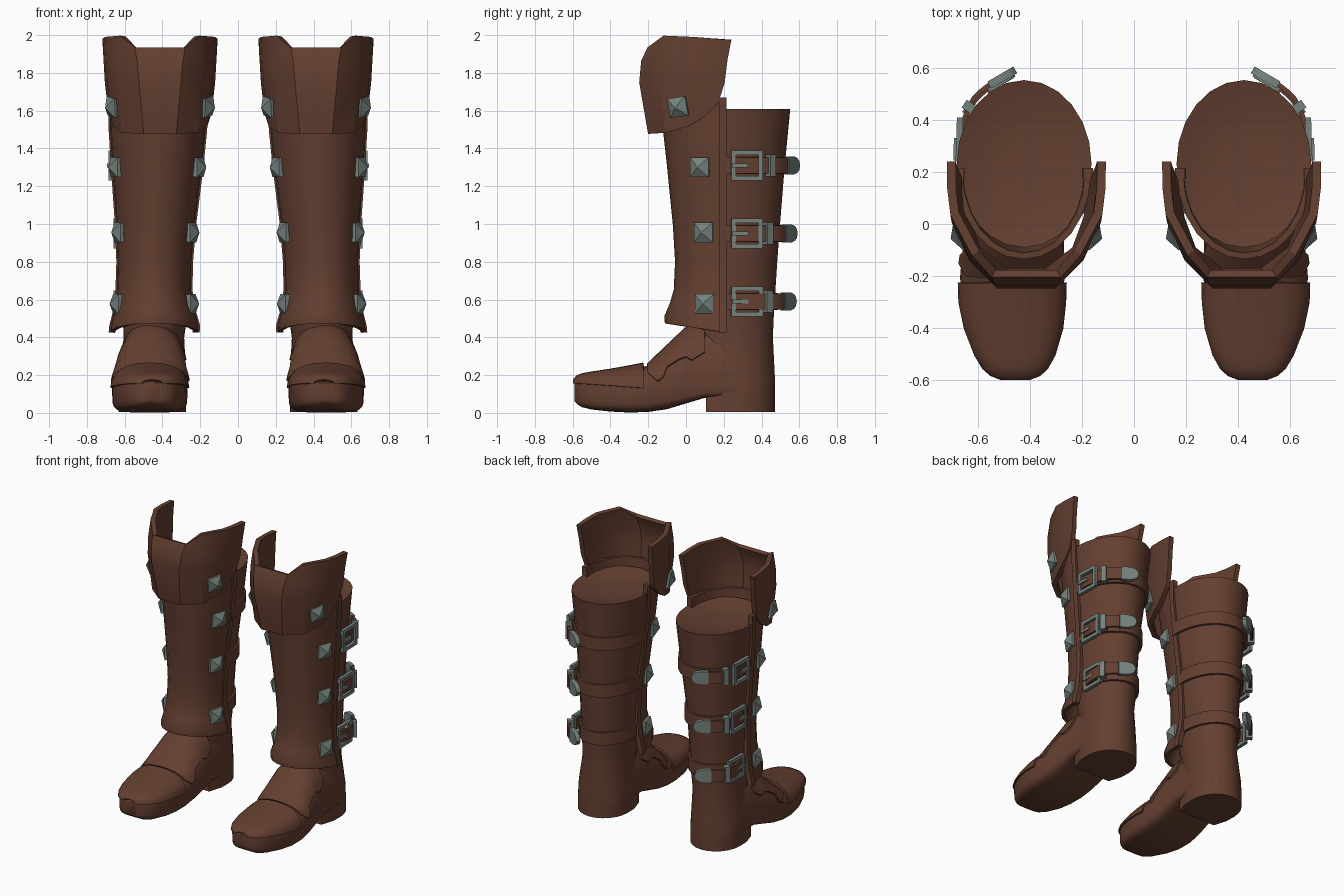
import bpy, bmesh, math
from mathutils import Matrix, Vector

if "Cube" in bpy.data.objects:
    bpy.data.objects.remove(bpy.data.objects["Cube"])


def material(name, rgb):
    m = bpy.data.materials.new(name)
    m.diffuse_color = (*rgb, 1)
    m.use_nodes = True
    m.node_tree.nodes["Principled BSDF"].inputs["Base Color"].default_value = m.diffuse_color
    return m


LEATHER = material("brown leather", (0.127, 0.05, 0.03))
METAL = material("grey metal", (0.18, 0.225, 0.203))


def finish(name, bm, mat, thick=0, angle=35):
    """Turn a bmesh into an object, thicken it and mirror it to the other boot."""
    me = bpy.data.meshes.new(name)
    bmesh.ops.recalc_face_normals(bm, faces=bm.faces[:])
    bm.to_mesh(me)
    bm.free()
    me.materials.append(mat)
    ob = bpy.data.objects.new(name, me)
    bpy.context.collection.objects.link(ob)
    bpy.ops.object.select_all(action='DESELECT')
    ob.select_set(True)
    bpy.context.view_layer.objects.active = ob
    if thick:
        s = ob.modifiers.new("thickness", 'SOLIDIFY')
        s.thickness, s.offset = thick, 0
        bpy.ops.object.convert(target='MESH')
    bpy.ops.object.shade_smooth_by_angle(angle=math.radians(angle))
    ob.modifiers.new("other boot", 'MIRROR').use_mirror_merge = False
    return ob


def loft(name, rows, mat, thick=0, closed=False, angle=35):
    """Skin rows of points; closed rows are capped at both ends."""
    bm = bmesh.new()
    vs = [[bm.verts.new(p) for p in row] for row in rows]
    n = len(rows[0])
    for a, b in zip(vs, vs[1:]):
        for i in range(n if closed else n - 1):
            j = (i + 1) % n
            bm.faces.new((a[i], a[j], b[j], b[i]))
    if closed:
        bm.faces.new(vs[0])
        bm.faces.new(vs[-1])
    return finish(name, bm, mat, thick, angle)


def lerp(table, k):
    """Interpolate a table whose first column ascends."""
    if k <= table[0][0]:
        return table[0][1:]
    for a, b in zip(table, table[1:]):
        if k <= b[0]:
            f = (k - a[0]) / (b[0] - a[0])
            return [p + (q - p) * f for p, q in zip(a[1:], b[1:])]
    return table[-1][1:]


def power(v, p):
    return math.copysign(abs(v) ** p, v)


# ---- Leg shaft: z, left x, right x, front y, back y
SHAFT = [(.107, .275, .632, .09, .472), (.2, .275, .632, .06, .47),
         (.4, .285, .605, .03, .46), (.5, .27, .61, .01, .464), (.8, .25, .625, -.035, .483),
         (1.0, .237, .632, -.05, .498), (1.3, .195, .655, -.075, .522), (1.61, .163, .68, -.09, .552)]


def shaft_point(z, deg, off=0):
    x0, x1, y0, y1 = lerp(SHAFT, z)
    a, b, t = (x1 - x0) / 2, (y1 - y0) / 2, math.radians(deg)
    n = Vector((math.cos(t) / a, math.sin(t) / b, 0)).normalized()
    return Vector(((x0 + x1) / 2 + a * math.cos(t), (y0 + y1) / 2 + b * math.sin(t), z)) + n * off, n


rows = [[shaft_point(r[0], i * 15)[0] for i in range(24)] for r in SHAFT]
# Shallow dished top
mid = sum(rows[-1], Vector()) / 24
rows += [[mid + (p - mid) * s - Vector((0, 0, d)) for p in rows[-1]] for s, d in ((.75, .02), (.4, .032))]
loft("leg_shaft", rows, LEATHER, closed=True)

# Heel block, straight at the front and round behind
heel = [(.6, .105), (.63, .2)]
heel += [(.4535 + .1785 * math.cos(math.radians(a)), .28 + .192 * math.sin(math.radians(a))) for a in range(0, 181, 15)]
heel += [(.277, .2), (.307, .105)]
loft("heel", [[(x, y, z) for x, y in heel] for z in (.005, .11)], LEATHER, closed=True)

# ---- Foot: y, centre x, half width, bottom z, top z
FOOT = [(-.59, .455, .05, .06, .158), (-.575, .455, .09, .045, .178), (-.55, .456, .118, .03, .188),
        (-.5, .457, .147, .018, .197), (-.4, .462, .181, .007, .212), (-.3, .467, .197, .002, .23),
        (-.2, .467, .2, .005, .25), (-.1, .463, .195, .02, .345), (0, .458, .187, .05, .44),
        (.1, .454, .18, .08, .48), (.27, .4535, .177, .085, .48)]
WELT = [(-.59, .155), (-.5, .15), (-.22, .13), (-.1, .14)]
ROUND = [(-.225, .85), (-.1, 1)]


def foot_point(y, deg, off=0, side=1):
    cx, hw, zb, zt = lerp(FOOT, y)
    zm, e = lerp(WELT, y)[0], lerp(ROUND, y)[0]
    c, s = math.cos(math.radians(deg)), math.sin(math.radians(deg))
    if s < 0:
        return Vector((cx + hw * power(c, .35), y, zm + (zm - zb) * power(s, .35)))
    return Vector((cx + (hw + off * side) * power(c, e), y, zm + (zt + off - zm) * power(s, .85)))


loft("foot", [[foot_point(r[0], i * 15) for i in range(24)] for r in FOOT], LEATHER, closed=True)

# Raised toe cap with a lip all round
cap_y = [-.59, -.575, -.55, -.5, -.4, -.3, -.225]
loft("toe_cap", [[foot_point(y, a, .012, 0) for a in range(0, 181, 15)] for y in cap_y], LEATHER, .02)

# Stepped instep tongue plate: y and angle of its lower edge
rows = []
for y, a in [(-.2, 35), (-.15, 8), (-.12, 12), (-.1, 25), (-.04, 28), (0, 27), (.03, 22), (.1, 28)]:
    rows.append([foot_point(y, a + (180 - 2 * a) * i / 12, .004) for i in range(13)])
loft("instep_plate", rows, LEATHER, .02)

# ---- Shin guard: z, left x, right x, front y
GUARD = [(.475, .21, .678, -.112), (.51, .208, .674, -.115), (.58, .235, .65, -.085),
         (.65, .248, .642, -.065), (.8, .245, .637, -.058), (1.0, .228, .645, -.07),
         (1.3, .19, .666, -.1), (1.5, .17, .678, -.122), (1.67, .165, .682, -.135)]
EDGE = .2


def guard_point(z, deg, off=0):
    x0, x1, y0 = lerp(GUARD, z)
    a, b, t = (x1 - x0) / 2, EDGE - y0, math.radians(deg)
    n = Vector((math.sin(t) / a, -math.cos(t) / b, 0)).normalized()
    drop = .05 * (1 - math.cos(t)) * max(0, min(1, (.65 - z) / .15))
    return Vector(((x0 + x1) / 2 + a * math.sin(t), EDGE - b * math.cos(t), z - drop)) + n * off, n


loft("shin_guard", [[guard_point(r[0], a, -.012)[0] for a in range(-90, 91, 15)] for r in GUARD], LEATHER, .024)

# Raised edging down both back edges of the guard
for side, label in ((1, "outer"), (-1, "inner")):
    rows = []
    for r in GUARD:
        p = guard_point(r[0], 90 * side)[0]
        rows.append([p + Vector((dx * side, dy, 0)) for dx, dy in
                     ((-.03, -.025), (.007, -.025), (.007, .015), (-.03, .015))])
    loft(label + "_guard_edging", rows, LEATHER, closed=True)

# ---- Flared cuff: columns from front panel to back edge, each bottom to top
COLUMNS = [[(.08, -.185, 1.48), (.105, -.232, 1.75), (.115, -.222, 1.86), (.125, -.19, 1.93)],
           [(.19, -.1, 1.485), (.205, -.13, 1.75), (.205, -.125, 1.87), (.195, -.11, 1.995)],
           [(.235, .02, 1.52), (.263, .0, 1.75), (.27, .01, 1.87), (.275, .04, 1.99)],
           [(.25, .1, 1.57), (.275, .12, 1.75), (.282, .13, 1.87), (.287, .14, 1.982)],
           [(.262, .17, 1.64), (.275, .205, 1.75), (.282, .22, 1.87), (.288, .24, 1.975)]]
cuff_cols = [[(.413 - x, y, z) for x, y, z in c] for c in reversed(COLUMNS)]
cuff_cols += [[(.413 + x, y, z) for x, y, z in c] for c in COLUMNS]
loft("cuff", cuff_cols, LEATHER, .034, angle=24)


def frame(p, n):
    """Local axes: X along the leg's girth, Y up, Z outward."""
    n = n.normalized()
    u = Vector((0, 0, 1)).cross(n).normalized()
    return Matrix.Translation(p) @ Matrix((u, n.cross(u), n)).transposed().to_4x4()


# ---- Pyramid studs
def stud(name, p, n, turn=0):
    m = frame(p, n) @ Matrix.Rotation(turn, 4, 'Z')
    rows = [[m @ Vector((sx * r, sy * r, h)) for sx, sy in ((-1, -1), (1, -1), (1, 1), (-1, 1))]
            for r, h in ((.048, -.015), (.052, .012), (.002, .045))]
    loft(name, rows, METAL, closed=True, angle=15)


for side, label in ((1, "outer"), (-1, "inner")):
    for i, (z, y) in enumerate([(.59, .1), (.955, .095), (1.3, .075)]):
        b = EDGE - lerp(GUARD, z)[2]
        stud(f"{label}_stud_{i}", *guard_point(z, side * math.degrees(math.acos((EDGE - y) / b))))
    stud(label + "_cuff_stud", Vector((.413 + side * .248, -.04, 1.62)),
         Vector((side * .92, -.38, -.12)), side * .15)


# ---- Straps, buckles and metal tips
def bars(name, m, boxes):
    bm = bmesh.new()
    for x, y, z, sx, sy, sz in boxes:
        bmesh.ops.create_cube(bm, size=1, matrix=m @ Matrix.Translation((x, y, z)) @ Matrix.Diagonal((sx, sy, sz, 1)))
    finish(name, bm, METAL)


def ribbon(name, pts, half):
    loft(name, [[p - Vector((0, 0, half)), p + Vector((0, 0, half))] for p in pts], LEATHER, .018)


for i, (z, tip_off) in enumerate([(.59, .085), (.95, .065), (1.31, .05)]):
    # Band round the back of the leg
    ribbon(f"strap_{i}", [shaft_point(z, a, .008)[0] for a in range(-8, 189, 14)], .046)
    # Loose end passing through the buckle and standing off the leg
    end = [shaft_point(z, 8 + 6.8 * k, .014 + (tip_off - .014) * min(1, k / 6)) for k in range(10)]
    ribbon(f"strap_end_{i}", [p for p, n in end], .042)
    # Rounded metal tip
    d = (end[-1][0] - end[-2][0]).normalized()
    m = frame(end[-1][0], Vector((d.y, -d.x, 0)))
    outline = [(-.03, -.048), (.02, -.048)]
    outline += [(.03 + .055 * math.cos(t), .045 * math.sin(t)) for t in (-1.1, -.6, 0, .6, 1.1)]
    outline += [(.02, .048), (-.03, .048)]
    loft(f"strap_tip_{i}", [[m @ Vector((x, y, h)) for x, y in outline] for h in (-.015, .015)],
         METAL, closed=True)
    # Buckle frame with prong
    _, _, y0, y1 = lerp(SHAFT, z)
    deg = lambda y: math.degrees(math.asin((y - (y0 + y1) / 2) / ((y1 - y0) / 2)))
    p, n = shaft_point(z, deg(.315), .026)
    m = frame(p, Vector((1, .03, 0)))
    bars(f"buckle_{i}", m, [(-.07, 0, 0, .024, .155, .024), (.075, 0, 0, .024, .155, .024),
                            (0, .068, 0, .16, .024, .024), (0, -.068, 0, .16, .024, .024),
                            (-.035, 0, .012, .085, .02, .018)])
    # Keeper loop
    bars(f"keeper_{i}", frame(*end[5]), [(0, 0, 0, .036, .115, .045)])
